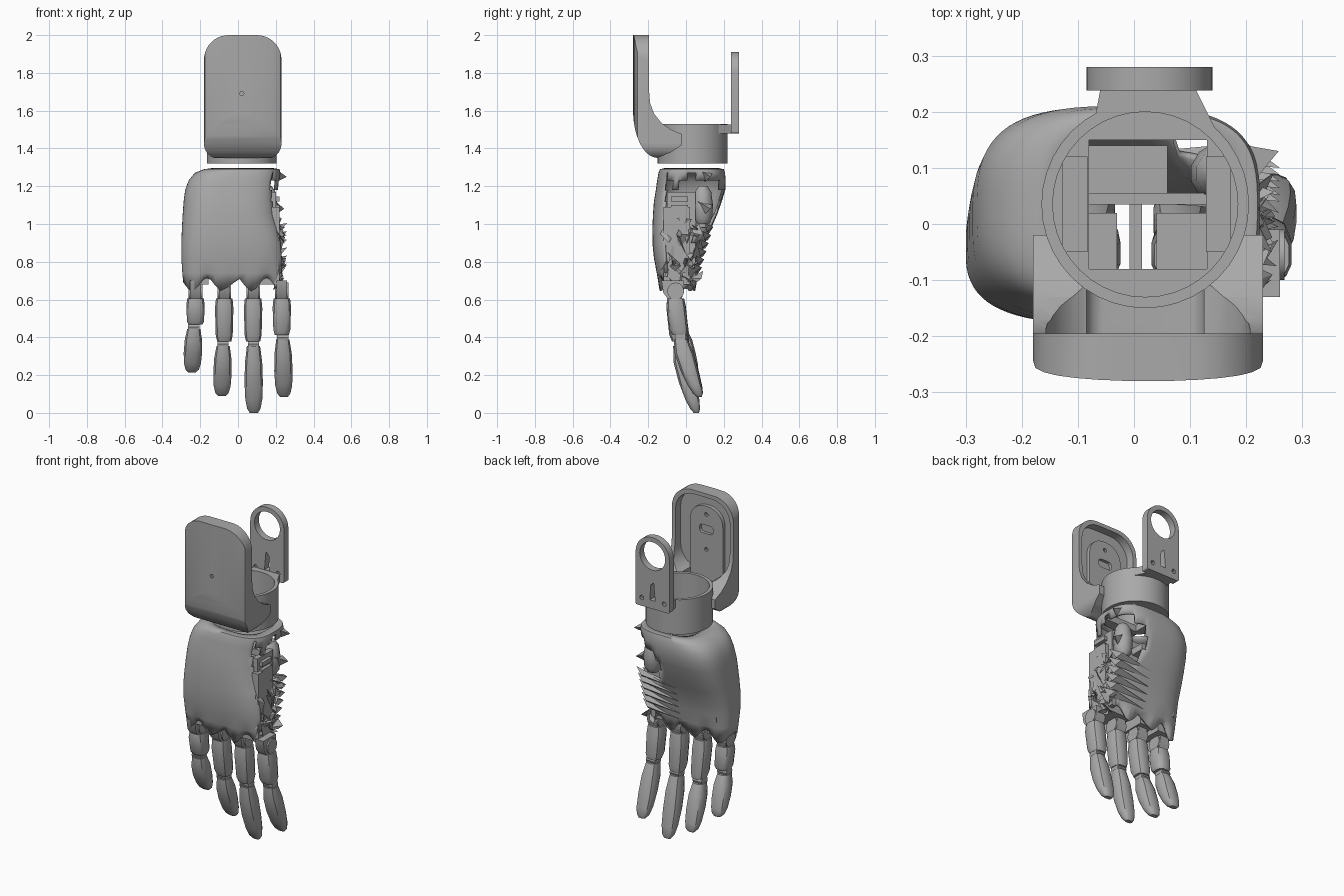
import bpy, bmesh, math, random
from mathutils import Vector

if "Cube" in bpy.data.objects:
    bpy.data.objects.remove(bpy.data.objects["Cube"])
random.seed(4)
GREY = bpy.data.materials.new("mid grey")
GREY.use_nodes = True
GREY.diffuse_color = (0.4, 0.4, 0.4, 1)
GREY.node_tree.nodes["Principled BSDF"].inputs["Base Color"].default_value = (0.4, 0.4, 0.4, 1)


def finish(name, bm, angle=35):
    bmesh.ops.recalc_face_normals(bm, faces=bm.faces)
    mesh = bpy.data.meshes.new(name)
    bm.to_mesh(mesh)
    bm.free()
    mesh.materials.append(GREY)
    ob = bpy.data.objects.new(name, mesh)
    bpy.context.collection.objects.link(ob)
    smooth(ob, angle)
    return ob


def activate(ob):
    bpy.ops.object.select_all(action="DESELECT")
    ob.select_set(True)
    bpy.context.view_layer.objects.active = ob


def smooth(ob, angle=35):
    activate(ob)
    bpy.ops.object.shade_smooth_by_angle(angle=math.radians(angle))


def prism(name, pts, axis, lo, hi):
    """Extrude a 2D outline along an axis."""
    def put(p, d):
        c = list(p)
        c.insert("xyz".index(axis), d)
        return c
    bm = bmesh.new()
    face = bm.faces.new([bm.verts.new(put(p, lo)) for p in pts])
    top = bmesh.ops.extrude_face_region(bm, geom=[face])["geom"]
    shift = Vector(put((0, 0), hi - lo))
    bmesh.ops.translate(bm, vec=shift, verts=[v for v in top if isinstance(v, bmesh.types.BMVert)])
    return finish(name, bm)


def box(name, x0, x1, y0, y1, z0, z1):
    return prism(name, [(x0, y0), (x1, y0), (x1, y1), (x0, y1)], "z", z0, z1)


def circle(cx, cy, r, n=40):
    return [(cx + r * math.cos(math.tau * i / n), cy + r * math.sin(math.tau * i / n)) for i in range(n)]


def rounded(x0, x1, y0, y1, r, low=None, steps=7):
    """Rounded rectangle, with an optional separate radius for the lower corners."""
    low = low or r
    pts = []
    for cx, cy, rr, start in ((x1 - r, y1 - r, r, 0), (x0 + r, y1 - r, r, 1),
                              (x0 + low, y0 + low, low, 2), (x1 - low, y0 + low, low, 3)):
        for i in range(steps + 1):
            a = (start + i / steps) * math.pi / 2
            pts.append((cx + rr * math.cos(a), cy + rr * math.sin(a)))
    return pts


def boolean(ob, tool, operation="DIFFERENCE"):
    tool.hide_render = True
    mod = ob.modifiers.new("cut", "BOOLEAN")
    mod.operation, mod.object, mod.solver = operation, tool, "EXACT"
    activate(ob)
    bpy.ops.object.modifier_apply(modifier=mod.name)
    bpy.data.objects.remove(tool)
    smooth(ob)


def loft(name, rings, sides, power, caps=True, angle=35, edit=None):
    """Skin superellipse rings (cx, cy, z, half x, half y)."""
    bm = bmesh.new()
    rows = []
    for cx, cy, z, hx, hy in rings:
        row = []
        for i in range(sides):
            a = math.tau * (i + 0.5) / sides
            c, s = math.cos(a), math.sin(a)
            row.append(bm.verts.new((cx + hx * math.copysign(abs(c) ** (2 / power), c),
                                     cy + hy * math.copysign(abs(s) ** (2 / power), s), z)))
        rows.append(row)
    for a, b in zip(rows, rows[1:]):
        for i in range(sides):
            j = (i + 1) % sides
            bm.faces.new((a[i], a[j], b[j], b[i]))
    if caps:
        bm.faces.new(rows[0])
        bm.faces.new(rows[-1])
    if edit:
        edit(bm, rows)
    return finish(name, bm, angle)


# Wrist cuff: thin tube with a square-holed floor
CX, CY = 0.02, 0.035
cuff = prism("wrist_cuff", circle(CX, CY, 0.185), "z", 1.32, 1.53)
boolean(cuff, prism("cutter", circle(CX, CY, 0.165), "z", 1.36, 1.6))
boolean(cuff, box("cutter", -0.08, 0.13, -0.08, 0.15, 1.3, 1.4))
for side, x in (("right", -0.105), ("left", 0.15)):
    box("cuff_ledge_" + side, x - 0.022, x + 0.022, -0.05, 0.12, 1.35, 1.4)

# Forearm shield: side profile trimmed by its front and top outlines
sweep = [math.pi / 2 * i / 14 for i in range(15)]
profile = [(-0.28, 2.0)] + [(-0.15 - 0.13 * math.cos(a), 1.6 - 0.25 * math.sin(a)) for a in sweep]
profile += [(-0.08, 1.38), (-0.02, 1.42), (-0.02, 1.475), (-0.08, 1.5), (-0.13, 1.535), (-0.17, 1.585),
            (-0.19, 1.64), (-0.195, 1.7), (-0.195, 2.0)]
shield = prism("forearm_shield", profile, "x", -0.18, 0.23)
boolean(shield, prism("cutter", rounded(-0.18, 0.23, 1.345, 2.0, 0.13, 0.08, 10), "y", -0.4, 0.1), "INTERSECT")
plan = [(-0.181, 0.1), (-0.181, -0.24)]
plan += [(0.025 - 0.206 * math.cos(a * 2), -0.24 - 0.04 * math.sin(a * 2) ** 0.6) for a in sweep[1:-1]]
plan += [(0.231, -0.24), (0.231, 0.1)]
boolean(shield, prism("cutter", plan, "z", 1.2, 2.1), "INTERSECT")
boolean(shield, prism("cutter", rounded(-0.157, 0.207, 1.51, 1.977, 0.12), "y", -0.245, 0.1))
boolean(shield, prism("cutter", rounded(-0.085, 0.125, 1.47, 1.7, 0.03), "y", -0.245, 0.1))
boolean(shield, prism("cutter", circle(CX, CY, 0.18), "z", 1.2, 2.1))
boolean(shield, prism("cutter", circle(0.02, 1.69, 0.012, 6), "y", -0.4, 0))
pad = prism("shield_inner_pad", rounded(-0.09, 0.13, 1.47, 1.91, 0.1, 0.03), "y", -0.246, -0.222)
boolean(pad, prism("cutter", rounded(-0.025, 0.065, 1.745, 1.795, 0.02), "y", -0.24, -0.1))
for z in (1.65, 1.86):
    boolean(pad, prism("cutter", circle(0.02, z, 0.012, 8), "y", -0.24, -0.1))

# Rear mounting tab with its eyelet
tab = prism("rear_tab", rounded(-0.085, 0.14, 1.48, 1.91, 0.11, 0.01, 10), "y", 0.238, 0.28)
boolean(tab, prism("cutter", circle(0.028, 1.798, 0.085), "y", 0.1, 0.4))
boolean(tab, prism("cutter", [(0.01, 1.53), (0.045, 1.53), (0.04, 1.62), (0.02, 1.64)], "y", 0.1, 0.4))
for x in (-0.05, 0.1):
    boolean(tab, prism("cutter", circle(x, 1.53, 0.014, 8), "y", 0.1, 0.4))
bracket = prism("tab_bracket", [(-0.075, 0.16), (0.15, 0.16), (0.11, 0.24), (-0.06, 0.24)], "z", 1.48, 1.528)
boolean(bracket, prism("cutter", circle(CX, CY, 0.166), "z", 1.4, 1.6))


# Palm shell, scalloped over the knuckles, torn on the thumb side, with a thumb opening
def break_open(bm, rows):
    for v in rows[0]:
        v.co.z += 0.035 * math.cos(math.tau * (v.co.x - 0.15) / 0.157)
    gone = []
    for f in bm.faces:
        c = f.calc_center_median()
        torn = c.x > 0.17 and -0.11 < c.y < 0.05 and c.z < 1.22 + random.uniform(-0.04, 0.04)
        hole = c.y > 0.03 and ((c.x - 0.19) / 0.14) ** 2 + ((c.z - 1.1 - 0.3 * (c.x - 0.15)) / 0.11) ** 2 < 1
        if torn or hole:
            gone.append(f)
    bmesh.ops.delete(bm, geom=gone, context="FACES")


outline = [(0.68, -0.29, 0.24, -0.14, 0.05), (0.74, -0.295, 0.245, -0.155, 0.065), (0.82, -0.3, 0.245, -0.17, 0.08),
           (0.9, -0.3, 0.24, -0.178, 0.1), (0.98, -0.297, 0.225, -0.178, 0.135), (1.05, -0.293, 0.21, -0.175, 0.165),
           (1.12, -0.288, 0.21, -0.17, 0.19), (1.18, -0.28, 0.215, -0.16, 0.208), (1.23, -0.262, 0.22, -0.153, 0.21),
           (1.27, -0.23, 0.225, -0.146, 0.207), (1.29, -0.18, 0.22, -0.138, 0.2), (1.297, -0.13, 0.18, -0.11, 0.17)]
rings = [((l + r) / 2, (f + b) / 2, z, (r - l) / 2, (b - f) / 2) for z, l, r, f, b in outline]
palm = loft("palm_shell", rings, 72, 3, caps=False, angle=50, edit=break_open)
wall = palm.modifiers.new("wall", "SOLIDIFY")
wall.thickness, wall.offset = 0.014, -1

# Inner frame: finger drives, shelves, thumb socket and ribbed side rail
box("inner_wall", -0.24, 0.17, 0.035, 0.055, 0.78, 1.15)
box("inner_shelf", -0.2, 0.06, 0.055, 0.14, 1.06, 1.1)
box("centre_divider", -0.008, 0.014, -0.08, 0.036, 0.72, 1.05)
for i, x in enumerate((-0.2, -0.075, 0.085, 0.175)):
    box("finger_drive_%d" % (i + 1), x - 0.045, x + 0.045, -0.12, 0.02, 0.68, 1.12 - 0.03 * (i % 2))
loft("thumb_socket", [(0.155, 0.09, z, r, r) for z, r in (
    (1.0, 0.03), (1.03, 0.05), (1.1, 0.055), (1.17, 0.045), (1.2, 0.025))], 12, 2)
box("side_rail", 0.17, 0.2, -0.1, 0.05, 0.7, 1.17)
for i in range(9):
    z = 0.76 + 0.045 * i
    box("side_rib_%d" % (i + 1), 0.19, 0.22, -0.08, 0.01, z, z + 0.025)


# Torn shards along the broken side, and long folds dragged across the lower palm
def shard(bm, points):
    vs = [bm.verts.new(p) for p in points]
    for tri in ((0, 1, 2), (0, 1, 3), (1, 2, 3), (2, 0, 3)):
        bm.faces.new([vs[k] for k in tri])


bm = bmesh.new()
for i in range(36):
    root = Vector((0.205, random.uniform(-0.1, 0.06), random.uniform(0.68, 1.0)))
    tip = root + Vector((random.uniform(0.02, 0.055), random.uniform(-0.04, 0.04), random.uniform(-0.05, 0.05)))
    shard(bm, [root + Vector([random.uniform(-s, s) for s in (0.02, 0.04, 0.05)]) for _ in range(3)] + [tip])
for tip, z in ((0.258, 1.25), (0.245, 1.08)):
    shard(bm, [(0.2, 0.06, z + 0.04), (0.2, 0.14, z + 0.02), (0.2, 0.1, z - 0.03), (tip, 0.13, z)])
for i in range(6):
    z = 0.77 + 0.043 * i
    y = 0.06 + 0.012 * i
    shard(bm, [(0.26, y - 0.02, z + 0.02), (0.2, y + 0.025, z), (0.22, y - 0.01, z - 0.025), (-0.02, y + 0.005, z - 0.03)])
finish("torn_shards", bm, 5)


# Fingers: knuckle, guard, proximal sleeve, hinge and tapered tip, curling backwards
def finger(name, x, tip_x, joint, tip, curl):
    def bend(z):
        t = (0.62 - z) / (0.62 - tip)
        return -0.055 + curl * max(t, 0) ** 1.8
    prism(name + "_knuckle", circle(bend(0.64), 0.645, 0.045, 12), "x", x - 0.036, x + 0.036)
    guard = [(-0.13, 0.7), (-0.12, 0.635), (-0.085, 0.59), (-0.03, 0.585), (-0.01, 0.64), (-0.01, 0.7)]
    prism(name + "_knuckle_guard", guard, "x", x - 0.028, x + 0.028)
    h = 0.6 - joint
    loft(name + "_sleeve", [(x, bend(z), z, hx, hy) for z, hx, hy in (
        (joint + 0.012, 0.038, 0.04), (joint + 0.2 * h, 0.046, 0.05),
        (joint + 0.8 * h, 0.05, 0.052), (0.605, 0.045, 0.046))], 12, 2.8)
    mid = (x + tip_x) / 2
    prism(name + "_hinge", circle(bend(joint), joint, 0.03, 10), "x", mid - 0.03, mid + 0.03)
    length = joint - 0.012 - tip
    loft(name + "_tip", [(mid + (tip_x - mid) * (1 - t), bend(tip + t * length), tip + t * length, hx, hy)
         for t, hx, hy in ((0, 0.022, 0.014), (0.06, 0.036, 0.027), (0.2, 0.046, 0.038), (0.45, 0.05, 0.048),
                           (0.75, 0.047, 0.052), (1, 0.036, 0.038))], 12, 2.6)


finger("little_finger", -0.225, -0.243, 0.455, 0.215, 0.1)
finger("ring_finger", -0.073, -0.085, 0.365, 0.09, 0.125)
finger("middle_finger", 0.08, 0.084, 0.365, 0.0, 0.11)
finger("index_finger", 0.232, 0.243, 0.4, 0.085, 0.125)
